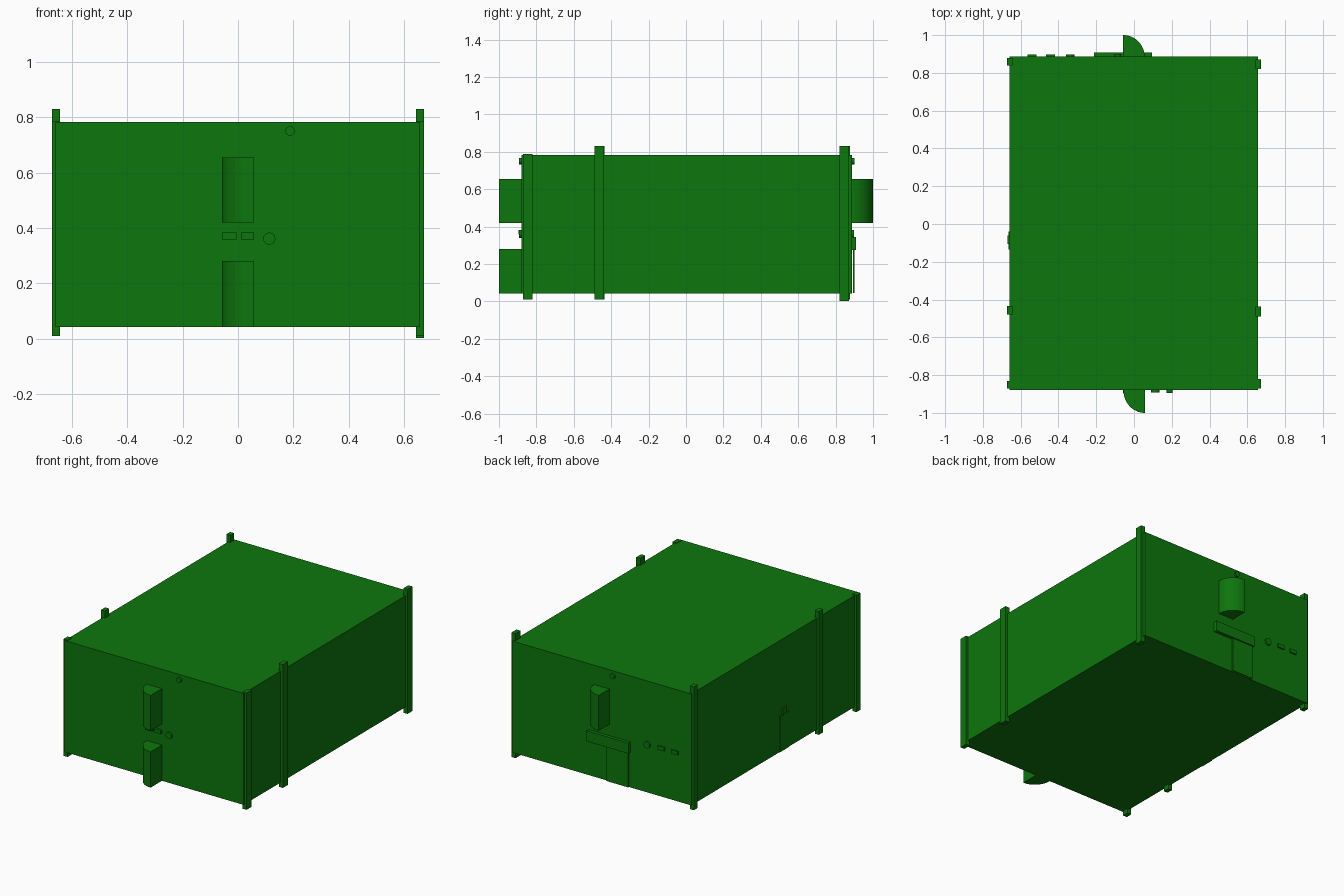
import bpy, bmesh, math

cube = bpy.data.objects.get("Cube")
if cube:
    bpy.data.objects.remove(cube, do_unlink=True)

green = bpy.data.materials.new("dark_green")
green.use_nodes = True
COLOUR = (0.004, 0.18, 0.004, 1)
green.diffuse_color = COLOUR
bsdf = green.node_tree.nodes["Principled BSDF"]
bsdf.inputs["Base Color"].default_value = COLOUR
bsdf.inputs["Roughness"].default_value = 0.8


def finish(name, bm, smooth=False):
    bmesh.ops.recalc_face_normals(bm, faces=bm.faces)
    mesh = bpy.data.meshes.new(name)
    bm.to_mesh(mesh)
    bm.free()
    mesh.materials.append(green)
    obj = bpy.data.objects.new(name, mesh)
    bpy.context.collection.objects.link(obj)
    if smooth:
        bpy.ops.object.select_all(action='DESELECT')
        obj.select_set(True)
        bpy.context.view_layer.objects.active = obj
        bpy.ops.object.shade_smooth_by_angle(angle=math.radians(35))
    return obj


def box(name, x, y, z):
    """Box given by its (low, high) range on each axis."""
    bm = bmesh.new()
    bmesh.ops.create_cube(bm, size=1)
    for v in bm.verts:
        v.co = [sum(r) / 2 + c * (r[1] - r[0]) for r, c in zip((x, y, z), v.co)]
    return finish(name, bm)


def prism(name, outline, direction, smooth=True):
    """Extrude a closed outline of 3D points along a direction."""
    bm = bmesh.new()
    face = bm.faces.new([bm.verts.new(p) for p in outline])
    ext = bmesh.ops.extrude_face_region(bm, geom=[face], use_keep_orig=True)
    moved = [g for g in ext["geom"] if isinstance(g, bmesh.types.BMVert)]
    bmesh.ops.translate(bm, verts=moved, vec=direction)
    return finish(name, bm, smooth)


def quarter_round(name, side, z0, z1, wall, segments=16):
    """Quarter cylinder standing against the front (-1) or back (1) wall."""
    r = 0.113
    corner = -side * 0.057
    reach = 1.0 - wall
    pts = [(corner, side * wall, z0)]
    for i in range(segments + 1):
        a = math.pi / 2 * i / segments
        pts.append((corner + side * r * math.cos(a), side * (wall + reach * math.sin(a)), z0))
    prism(name, pts, (0, 0, z1 - z0))


def button(name, x, z, r, y, depth):
    """Round button on an end wall."""
    steps = [2 * math.pi * i / 20 for i in range(20)]
    pts = [(x + r * math.cos(a), y, z + r * math.sin(a)) for a in steps]
    prism(name, pts, (0, depth, 0))


# Main body
FRONT, BACK = -0.88, 0.887
box("body", (-0.66, 0.657), (FRONT, BACK), (0.042, 0.783))

# Upright posts on both sides
for name, side, y0, y1, bottom, top in [
    ("front_left_post", 1, -0.872, -0.82, 0.01, 0.787),
    ("middle_left_post", 1, -0.49, -0.438, 0.01, 0.83),
    ("back_left_post", 1, 0.82, 0.872, 0.002, 0.83),
    ("front_right_post", -1, -0.872, -0.83, 0.01, 0.787),
    ("middle_right_post", -1, -0.478, -0.435, 0.01, 0.83),
    ("back_right_post", -1, 0.838, 0.878, 0.01, 0.83),
]:
    xs = sorted((side * 0.643, side * 0.673))
    box(name, xs, (y0, y1), (bottom, top))

# Quarter-round housings
quarter_round("front_upper_housing", -1, 0.42, 0.655, 0.88)
quarter_round("front_lower_housing", -1, 0.042, 0.28, 0.88)
quarter_round("back_housing", 1, 0.42, 0.655, 0.887)

# Front switches and buttons
box("front_switch_a", (-0.058, -0.006), (-0.895, FRONT), (0.358, 0.383))
box("front_switch_b", (0.01, 0.058), (-0.895, FRONT), (0.358, 0.383))
button("front_button", 0.113, 0.361, 0.022, FRONT, -0.012)
button("front_top_button", 0.188, 0.75, 0.017, FRONT, -0.014)

# Back shelf, door and switches
box("back_shelf", (-0.213, 0.095), (BACK, 0.909), (0.275, 0.345))
box("back_door", (-0.205, -0.045), (0.893, 0.9), (0.045, 0.28))
box("back_switch_a", (-0.565, -0.517), (BACK, 0.897), (0.353, 0.378))
box("back_switch_b", (-0.465, -0.417), (BACK, 0.897), (0.353, 0.378))
button("back_button", -0.338, 0.361, 0.022, BACK, 0.011)
button("back_top_button", -0.085, 0.75, 0.017, BACK, 0.013)

# Side hatch and the small block above it
box("side_hatch", (-0.664, -0.659), (-0.135, -0.04), (0.042, 0.28))
box("side_hatch_block", (-0.67, -0.659), (-0.106, -0.062), (0.285, 0.325))
